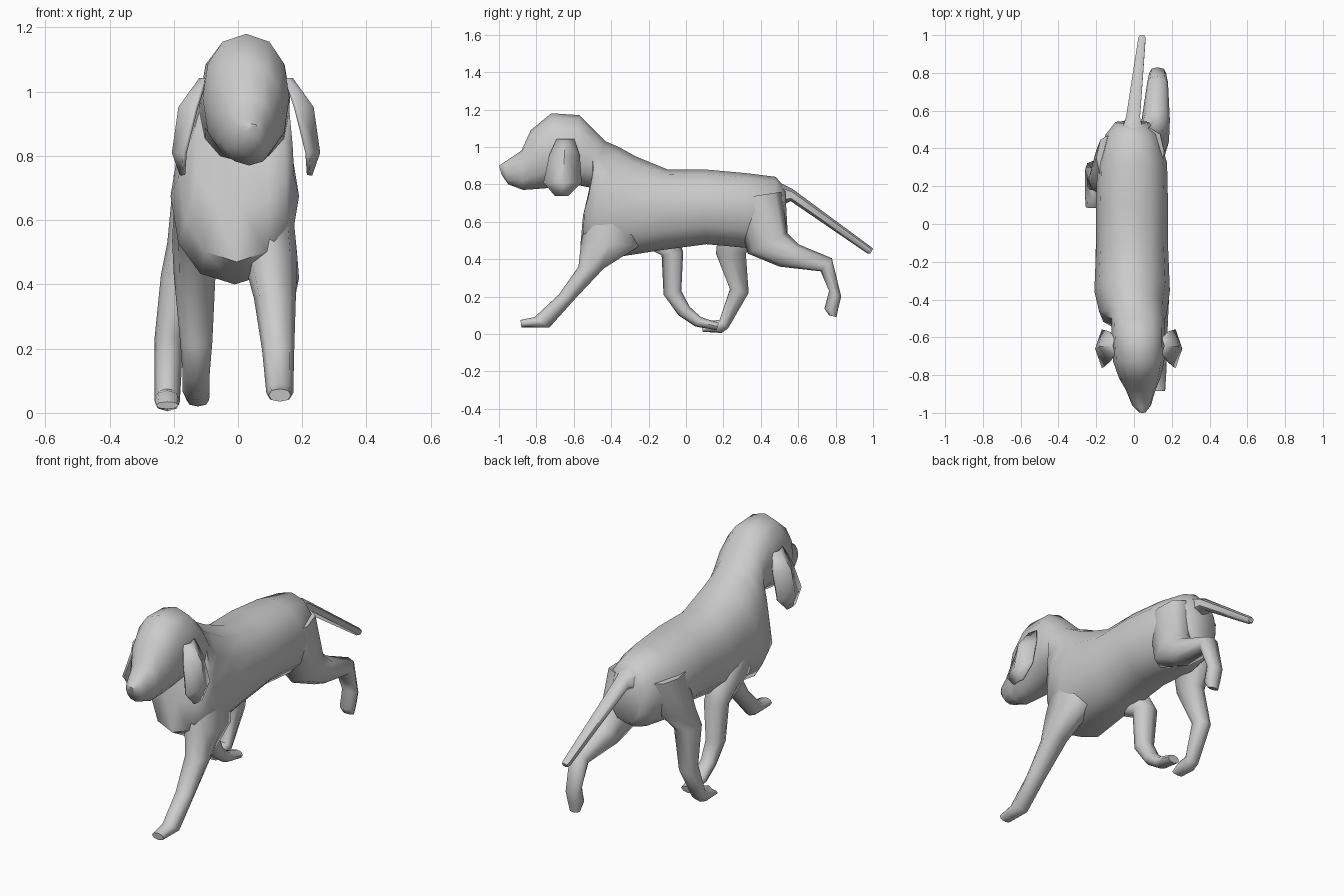
import bpy, bmesh
from math import sin, cos, pi, radians, copysign


def finish(name, bm, angle=60):
    bmesh.ops.recalc_face_normals(bm, faces=bm.faces)
    mesh = bpy.data.meshes.new(name)
    bm.to_mesh(mesh)
    bm.free()
    ob = bpy.data.objects.new(name, mesh)
    bpy.context.collection.objects.link(ob)
    bpy.ops.object.select_all(action='DESELECT')
    ob.select_set(True)
    bpy.context.view_layer.objects.active = ob
    bpy.ops.object.shade_smooth_by_angle(angle=radians(angle))
    return ob


def loft(name, sections, sides=8, power=0.9):
    """Each section: one edge (y, z), opposite edge (y, z), centre x, half width."""
    def soft(v):
        return copysign(abs(v) ** power, v) if abs(v) > 1e-6 else 0.0
    bm = bmesh.new()
    rings = []
    for (ya, za), (yb, zb), x, w in sections:
        ring = []
        for i in range(sides):
            a = 2 * pi * i / sides
            c, s = soft(cos(a)), soft(sin(a))
            ring.append(bm.verts.new((x + w * s,
                                      (ya + yb) / 2 + (ya - yb) / 2 * c,
                                      (za + zb) / 2 + (za - zb) / 2 * c)))
        rings.append(ring)
    for r, q in zip(rings, rings[1:]):
        for i in range(sides):
            j = (i + 1) % sides
            bm.faces.new((r[i], r[j], q[j], q[i]))
    bm.faces.new(rings[0])
    bm.faces.new(rings[-1])
    return finish(name, bm)


# Torso, neck and head in one loft: back edge, belly edge
loft("body_and_head", [
    ((0.53, 0.78), (0.545, 0.52), -0.01, 0.09),
    ((0.48, 0.84), (0.47, 0.47), -0.01, 0.14),
    ((0.32, 0.86), (0.33, 0.46), -0.01, 0.185),
    ((0.10, 0.88), (0.11, 0.48), -0.01, 0.19),
    ((-0.10, 0.88), (-0.12, 0.45), -0.01, 0.19),
    ((-0.27, 0.95), (-0.44, 0.40), -0.01, 0.20),
    ((-0.36, 1.00), (-0.565, 0.47), -0.005, 0.18),
    ((-0.43, 1.03), (-0.55, 0.64), 0.01, 0.16),
    ((-0.50, 1.10), (-0.50, 0.78), 0.02, 0.14),
    ((-0.57, 1.17), (-0.60, 0.80), 0.022, 0.14),
    ((-0.72, 1.18), (-0.74, 0.78), 0.025, 0.135),
    ((-0.83, 1.09), (-0.80, 0.775), 0.03, 0.11),
    ((-0.88, 0.98), (-0.87, 0.77), 0.035, 0.08),
    ((-0.97, 0.92), (-0.95, 0.80), 0.04, 0.05),
    ((-1.00, 0.90), (-0.985, 0.85), 0.045, 0.02),
], sides=12)

# Right foreleg reaching forward
loft("front_leg_right", [
    ((-0.48, 0.76), (-0.25, 0.72), 0.09, 0.07),
    ((-0.56, 0.50), (-0.25, 0.47), 0.10, 0.085),
    ((-0.575, 0.36), (-0.44, 0.35), 0.115, 0.065),
    ((-0.68, 0.21), (-0.60, 0.18), 0.125, 0.05),
    ((-0.81, 0.09), (-0.73, 0.035), 0.13, 0.042),
    ((-0.885, 0.075), (-0.88, 0.035), 0.13, 0.035),
])

# Left foreleg folded back under the belly
loft("front_leg_left", [
    ((-0.45, 0.74), (-0.20, 0.74), -0.12, 0.075),
    ((-0.32, 0.52), (-0.06, 0.55), -0.13, 0.075),
    ((-0.13, 0.42), (-0.015, 0.44), -0.135, 0.065),
    ((-0.12, 0.21), (-0.025, 0.23), -0.13, 0.05),
    ((-0.04, 0.10), (0.02, 0.145), -0.13, 0.042),
    ((0.05, 0.04), (0.08, 0.09), -0.13, 0.042),
    ((0.165, 0.02), (0.175, 0.06), -0.125, 0.035),
])

# Right hind leg kicked out behind
loft("hind_leg_right", [
    ((0.25, 0.72), (0.51, 0.76), 0.08, 0.08),
    ((0.33, 0.43), (0.54, 0.54), 0.10, 0.085),
    ((0.50, 0.36), (0.60, 0.48), 0.115, 0.075),
    ((0.72, 0.335), (0.78, 0.405), 0.125, 0.055),
    ((0.765, 0.23), (0.83, 0.20), 0.125, 0.045),
    ((0.74, 0.135), (0.815, 0.14), 0.125, 0.042),
    ((0.765, 0.10), (0.805, 0.09), 0.125, 0.03),
])

# Left hind leg swung under the body
loft("hind_leg_left", [
    ((0.22, 0.74), (0.48, 0.74), -0.12, 0.08),
    ((0.17, 0.52), (0.42, 0.54), -0.15, 0.07),
    ((0.16, 0.43), (0.32, 0.43), -0.18, 0.06),
    ((0.235, 0.24), (0.335, 0.22), -0.215, 0.045),
    ((0.18, 0.075), (0.225, 0.03), -0.22, 0.04),
    ((0.12, 0.07), (0.19, 0.005), -0.22, 0.04),
    ((0.085, 0.035), (0.09, 0.012), -0.22, 0.035),
])

# Tail
loft("tail", [
    ((0.46, 0.83), (0.50, 0.68), -0.01, 0.07),
    ((0.57, 0.775), (0.56, 0.71), -0.005, 0.042),
    ((0.99, 0.465), (0.97, 0.43), 0.042, 0.022),
    ((1.00, 0.455), (0.985, 0.43), 0.043, 0.016),
], sides=6)

# Hanging, outward-bowed ears: front y, back y, z, edge x, middle x
EAR = [(-0.69, -0.60, 1.04, 0.150, 0.165),
       (-0.73, -0.57, 0.95, 0.180, 0.230),
       (-0.76, -0.56, 0.81, 0.215, 0.250),
       (-0.70, -0.63, 0.74, 0.220, 0.225)]
for name, side in (("ear_right", 1), ("ear_left", -1)):
    bm = bmesh.new()
    rows = [[bm.verts.new((0.025 + side * (x - 0.025), y, z))
             for y, x in ((yf, xe), ((yf + yb) / 2, xm), (yb, xe))]
            for yf, yb, z, xe, xm in EAR]
    for r, q in zip(rows, rows[1:]):
        for i in range(2):
            bm.faces.new((r[i], r[i + 1], q[i + 1], q[i]))
    ear = finish(name, bm, 40)
    thick = ear.modifiers.new("thickness", 'SOLIDIFY')
    thick.thickness = 0.012
    thick.offset = 0
